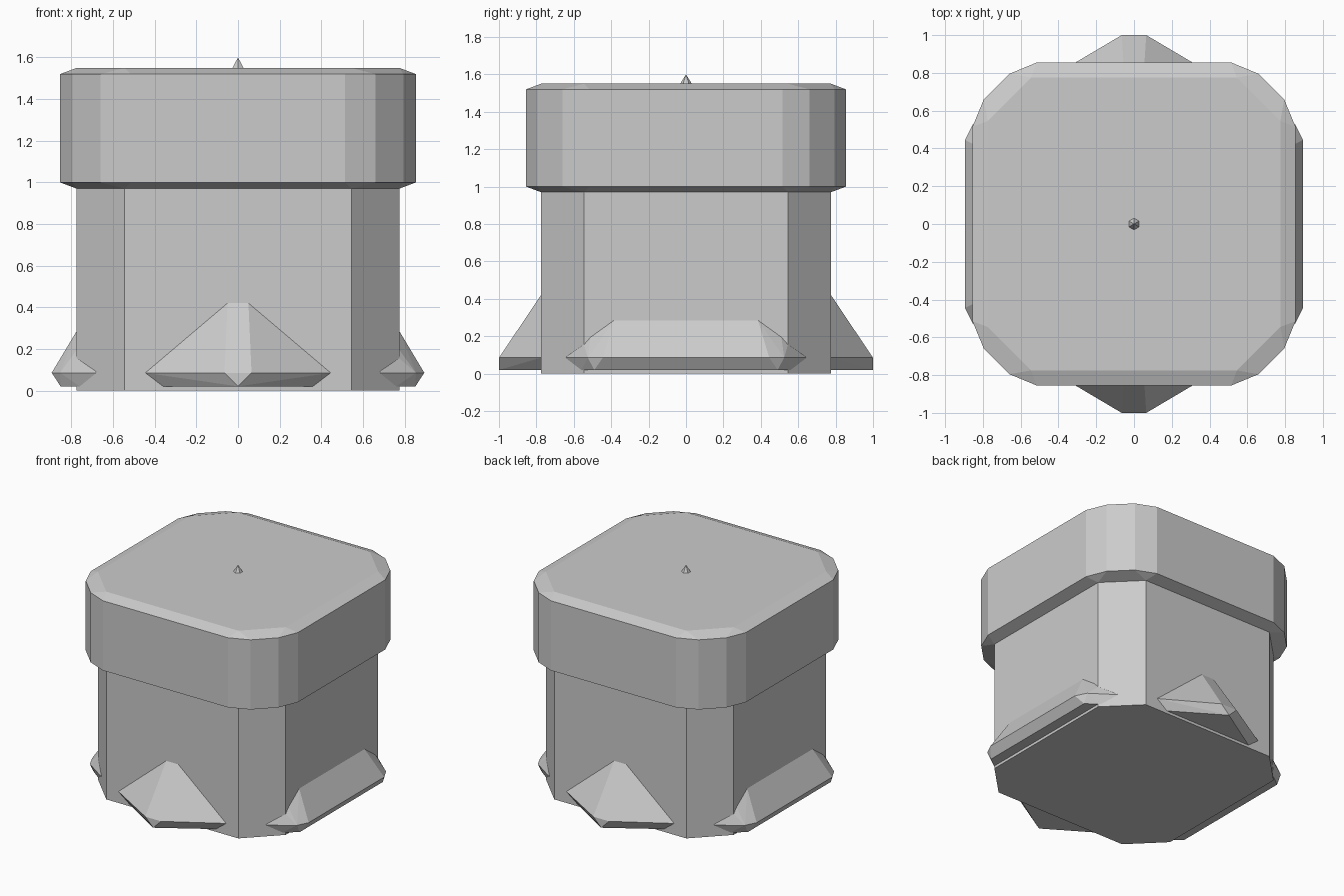
import bpy, bmesh, math

if "Cube" in bpy.data.objects:
    bpy.data.objects.remove(bpy.data.objects["Cube"])


def hull(name, pts):
    """Flat-faced convex solid around a few corner points."""
    bm = bmesh.new()
    for p in pts:
        bm.verts.new(p)
    res = bmesh.ops.convex_hull(bm, input=bm.verts)
    loose = [v for v in bm.verts if not v.link_faces]
    bmesh.ops.delete(bm, geom=loose, context='VERTS')
    bmesh.ops.dissolve_limit(bm, angle_limit=0.01, verts=bm.verts, edges=bm.edges)
    bmesh.ops.recalc_face_normals(bm, faces=bm.faces)
    me = bpy.data.meshes.new(name)
    bm.to_mesh(me)
    bm.free()
    ob = bpy.data.objects.new(name, me)
    bpy.context.collection.objects.link(ob)
    return ob


def ring(corner, z):
    """Repeat one quadrant's corner points in all four quadrants."""
    return [(sx * x, sy * y, z) for x, y in corner for sx in (1, -1) for sy in (1, -1)]


inner = [(0.775, 0.545), (0.545, 0.775)]
outer = [(0.855, 0.515), (0.795, 0.66), (0.66, 0.795), (0.515, 0.855)]

# Octagonal body
hull("body", ring(inner, 0) + ring(inner, 0.98))

# Overhanging cap with bevelled rims
hull("cap", ring(inner, 0.97) + ring(outer, 1.0) + ring(outer, 1.52) + ring(inner, 1.55))

# Small six-sided spike on top
hull("top_spike", [(0.034 * math.sin(k * math.pi / 3), 0.034 * math.cos(k * math.pi / 3), 1.545)
                   for k in range(6)] + [(0, 0, 1.6)])

# Pointed wedges on front and back (half profile, mirrored in x)
wedge = [(0.05, 0.775, 0.42), (0.445, 0.775, 0.085), (0.36, 0.775, 0.02),
         (0.065, 1.0, 0.085), (0, 1.0, 0.02), (0.3, 0.75, 0.1)]
for name, s in (("front_wedge", -1), ("back_wedge", 1)):
    hull(name, [(m * x, s * y, z) for x, y, z in wedge for m in (1, -1)])

# Long footings on left and right, wrapping onto the chamfers
footing = [(0.775, 0.385, 0.285), (0.775, 0.51, 0.195), (0.775, 0.545, 0.155),
           (0.68, 0.645, 0.085), (0.895, 0.445, 0.085), (0.855, 0.525, 0.085),
           (0.852, 0.49, 0.02), (0.76, 0.56, 0.02)]
for name, s in (("left_footing", -1), ("right_footing", 1)):
    hull(name, [(s * x, m * y, z) for x, y, z in footing for m in (1, -1)])
